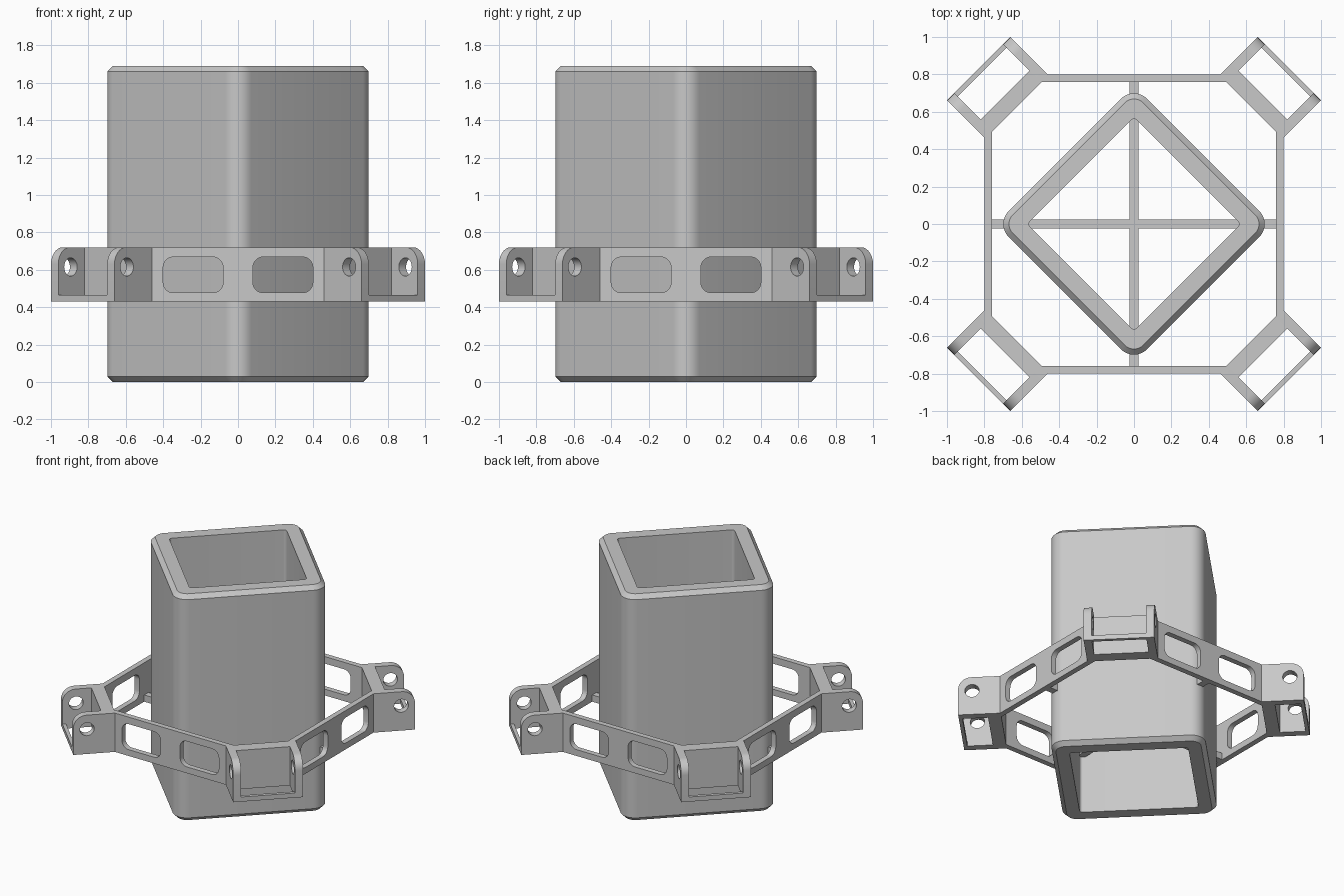
import bpy, bmesh, math
from mathutils import Matrix, Vector

if "Cube" in bpy.data.objects:
    bpy.data.objects.remove(bpy.data.objects["Cube"])

# Single flat grey
GREY = (0.58, 0.58, 0.58, 1)
grey = bpy.data.materials.new("plain grey")
grey.use_nodes = True
grey.diffuse_color = GREY
grey.node_tree.nodes["Principled BSDF"].inputs["Base Color"].default_value = GREY

LOW, HIGH = 0.43, 0.72        # ring height range
HEIGHT = 1.69                 # tube height
REACH = 1.174                 # bracket tip, measured along the diagonal
BACK = 0.885                  # bracket root
STAND = Matrix.Rotation(math.pi / 2, 4, "X")


def add_object(name, bm):
    bmesh.ops.remove_doubles(bm, verts=bm.verts, dist=1e-5)
    bmesh.ops.recalc_face_normals(bm, faces=bm.faces)
    mesh = bpy.data.meshes.new(name)
    bm.to_mesh(mesh)
    bm.free()
    mesh.materials.append(grey)
    mesh.shade_smooth()
    mesh.set_sharp_from_angle(angle=math.radians(30))
    obj = bpy.data.objects.new(name, mesh)
    bpy.context.collection.objects.link(obj)
    return obj


def rounded_rect(x0, x1, y0, y1, radii, steps=8):
    """Outline from the lower left corner, anticlockwise, one radius per corner."""
    points = []
    corners = [(x0, y0, 1, 1), (x1, y0, -1, 1), (x1, y1, -1, -1), (x0, y1, 1, -1)]
    for i, ((x, y, sx, sy), r) in enumerate(zip(corners, radii)):
        if r == 0:
            points.append((x, y))
            continue
        for k in range(steps + 1):
            a = math.pi + (i + k / steps) * math.pi / 2
            points.append((x + sx * r + r * math.cos(a), y + sy * r + r * math.sin(a)))
    return points


def circle(x, y, r, n=32):
    return [(x + r * math.cos(math.tau * k / n), y + r * math.sin(math.tau * k / n))
            for k in range(n)]


def plate(bm, outlines, thickness, matrix):
    """Extrude a filled outline with holes and add it to the bmesh."""
    curve = bpy.data.curves.new("outline", "CURVE")
    curve.dimensions = "2D"
    curve.fill_mode = "BOTH"
    curve.extrude = thickness / 2
    for points in outlines:
        spline = curve.splines.new("POLY")
        spline.points.add(len(points) - 1)
        for p, (x, y) in zip(spline.points, points):
            p.co = (x, y, 0, 1)
        spline.use_cyclic_u = True
    helper = bpy.data.objects.new("outline", curve)
    mesh = bpy.data.meshes.new_from_object(helper)
    mesh.transform(matrix)
    bm.from_mesh(mesh)
    bpy.data.objects.remove(helper)
    bpy.data.curves.remove(curve)
    bpy.data.meshes.remove(mesh)


def box(bm, low, high, matrix=Matrix()):
    low, high = Vector(low), Vector(high)
    place = matrix @ Matrix.Translation((low + high) / 2) @ Matrix.Diagonal((*(high - low), 1))
    bmesh.ops.create_cube(bm, size=1, matrix=place)


# Square tube turned on edge, open at both ends, chamfered outer rims
def tube():
    bm = bmesh.new()
    turn = Matrix.Rotation(math.pi / 4, 4, "Z")
    half, inner, cut = 0.74 / math.sqrt(2), 0.57 / math.sqrt(2), 0.03
    sections = [(half - cut, 0.07, 0), (half, 0.1, cut), (half, 0.1, HEIGHT - cut),
                (half - cut, 0.07, HEIGHT), (inner, 0.02, HEIGHT), (inner, 0.02, 0)]
    rings = []
    for h, r, z in sections:
        outline = rounded_rect(-h, h, -h, h, [r] * 4)
        rings.append([bm.verts.new(turn @ Vector((x, y, z))) for x, y in outline])
    for a, b in zip(rings, rings[1:] + rings[:1]):
        for i in range(len(a)):
            j = (i + 1) % len(a)
            bm.faces.new((a[i], a[j], b[j], b[i]))
    add_object("square_tube", bm)


tube()

# Crossed struts running through the tube to the ring
for name, turn in (("strut_across", 0), ("strut_along", math.pi / 2)):
    bm = bmesh.new()
    box(bm, (-0.78, -0.025, LOW), (0.78, 0.025, LOW + 0.05), Matrix.Rotation(turn, 4, "Z"))
    add_object(name, bm)

# Ring beams with two rounded windows each
for k, side in enumerate(("front", "left", "back", "right")):
    spin = Matrix.Rotation(k * math.pi / 2, 4, "Z")
    bm = bmesh.new()
    outlines = [rounded_rect(-0.5, 0.5, LOW, HIGH, [0] * 4)]
    for x in (-0.4, 0.08):
        outlines.append(rounded_rect(x, x + 0.32, 0.477, 0.668, [0.055] * 4))
    plate(bm, outlines, 0.04, spin @ Matrix.Translation((0, -0.778, 0)) @ STAND)
    add_object(side + "_beam", bm)

# Corner brackets: two drilled cheeks, a back block and a low outer bar
for k, side in enumerate(("back_left", "back_right", "front_right", "front_left")):
    spin = Matrix.Rotation(math.pi / 4 + k * math.pi / 2, 4, "Z")
    for hand, v in (("first", -0.2125), ("second", 0.2125)):
        bm = bmesh.new()
        outlines = [rounded_rect(BACK, REACH, LOW, HIGH, [0, 0, 0.09, 0]),
                    circle(1.08, 0.615, 0.049)]
        plate(bm, outlines, 0.055, spin @ Matrix.Translation((0, v, 0)) @ STAND)
        add_object(f"{side}_{hand}_cheek", bm)
    bm = bmesh.new()
    box(bm, (BACK, -0.2, LOW), (0.975, 0.2, HIGH), spin)
    add_object(side + "_bracket_block", bm)
    bm = bmesh.new()
    box(bm, (REACH - 0.025, -0.2, LOW), (REACH, 0.2, LOW + 0.035), spin)
    add_object(side + "_bracket_bar", bm)
